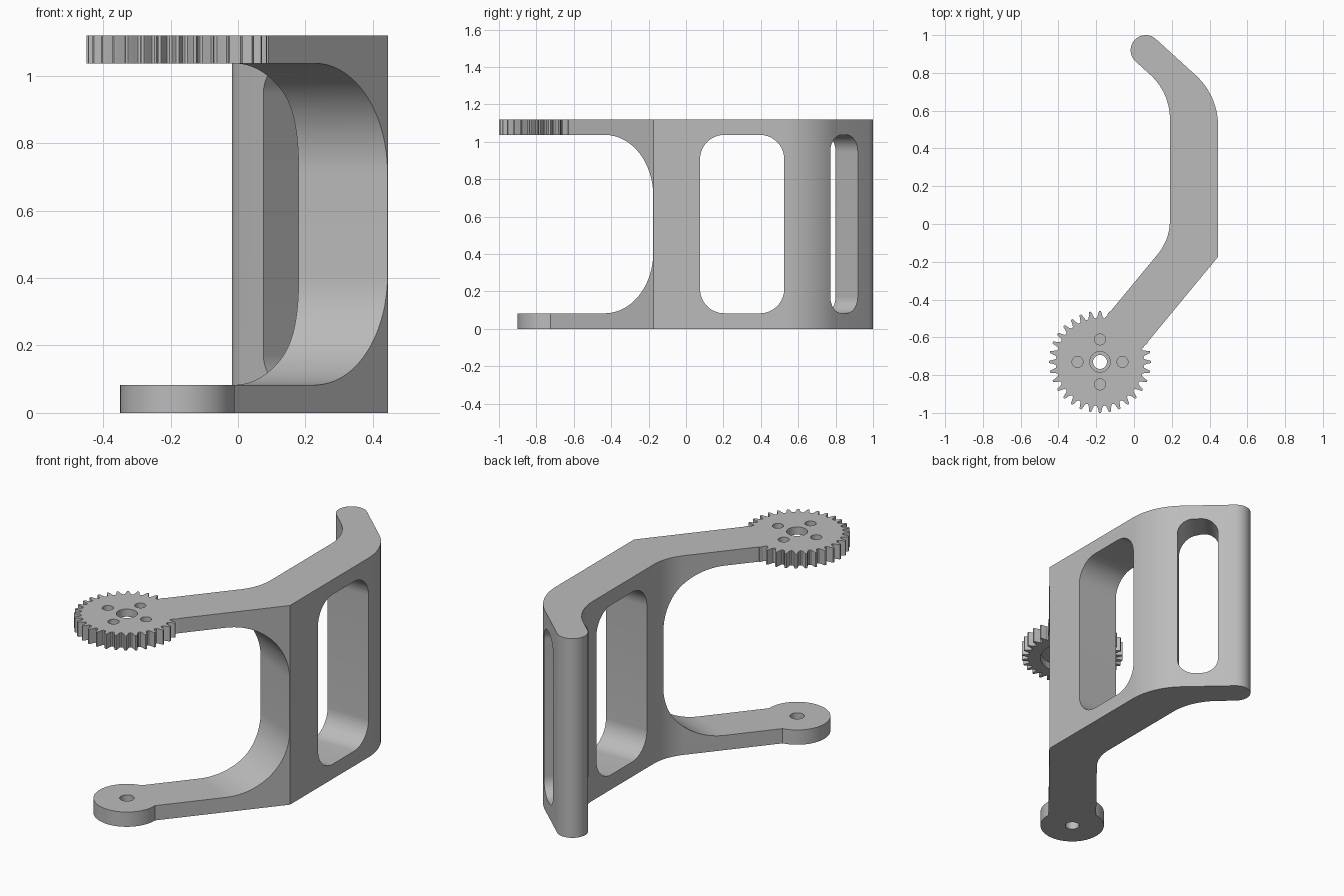
import bpy, bmesh, math
from mathutils import Vector

if "Cube" in bpy.data.objects:
    bpy.data.objects.remove(bpy.data.objects["Cube"], do_unlink=True)

HEIGHT, SLAB = 1.12, 0.083
TOP = HEIGHT - SLAB
HUB = Vector((-0.18, -0.73))          # gear and pivot axis
ARM = Vector((0.637, 0.771))          # direction of the slanted arm
SIDE = Vector((-0.771, 0.637))        # across the arm
HALF = 0.1275                         # half the arm width
TIP, TIP_R = Vector((0.062, 0.92)), 0.08
FLAP = Vector((0.74, -0.672))         # from the rounded tip to the main plate
FLAP_OUT = Vector((0.672, 0.74))
UP = Vector((0, 0, 1))

grey = bpy.data.materials.new("plain grey")
grey.use_nodes = True
grey.diffuse_color = (0.5, 0.5, 0.5, 1)
grey.node_tree.nodes["Principled BSDF"].inputs["Base Color"].default_value = (0.5, 0.5, 0.5, 1)


def prism(name, pts, u, v, w, lo, hi):
    """Extrude a flat outline in axes u, v along w from lo to hi."""
    u, v, w = (Vector(a).to_3d() for a in (u, v, w))
    bm = bmesh.new()
    rings = [[bm.verts.new(u * p[0] + v * p[1] + w * d) for p in pts] for d in (lo, hi)]
    bm.faces.new(rings[0])
    bm.faces.new(rings[1][::-1])
    n = len(pts)
    for i in range(n):
        j = (i + 1) % n
        bm.faces.new((rings[0][i], rings[1][i], rings[1][j], rings[0][j]))
    bmesh.ops.recalc_face_normals(bm, faces=bm.faces)
    mesh = bpy.data.meshes.new(name)
    bm.to_mesh(mesh)
    bm.free()
    mesh.materials.append(grey)
    obj = bpy.data.objects.new(name, mesh)
    bpy.context.collection.objects.link(obj)
    return obj


def flat(name, pts, lo, hi):
    return prism(name, pts, (1, 0, 0), (0, 1, 0), UP, lo, hi)


def arc(c, r, a, b, n):
    return [Vector((c[0] + r * math.cos(a + (b - a) * i / n),
                    c[1] + r * math.sin(a + (b - a) * i / n))) for i in range(n + 1)]


def circle(c, r, n=48):
    return arc(c, r, 0, math.tau, n)[:-1]


def rounded(corners, n=14):
    """Outline from (point, tangent length) corners with circular fillets."""
    out = []
    for i, (p, t) in enumerate(corners):
        p = Vector(p)
        if t == 0:
            out.append(p)
            continue
        a = (Vector(corners[i - 1][0]) - p).normalized()
        b = (Vector(corners[(i + 1) % len(corners)][0]) - p).normalized()
        half = a.angle(b) / 2
        r = t * math.tan(half)
        c = p + (a + b).normalized() * (t / math.cos(half))
        start, end = p + a * t - c, p + b * t - c
        a0 = math.atan2(start.y, start.x)
        turn = math.atan2(start.x * end.y - start.y * end.x, start.dot(end))
        out += arc(c, r, a0, a0 + turn, n)
    return out


def slot(lo, hi, r):
    return rounded([((lo, SLAB), r), ((hi, SLAB), r), ((hi, TOP), r), ((lo, TOP), r)])


def cut(obj, cutters):
    bpy.context.view_layer.objects.active = obj
    for c in cutters:
        c.hide_render = True
        m = obj.modifiers.new("cut", 'BOOLEAN')
        m.operation, m.solver, m.object = 'DIFFERENCE', 'EXACT', c
        bpy.ops.object.modifier_apply(modifier=m.name)
        bpy.data.objects.remove(c, do_unlink=True)


# Bent bracket: slanted arm, main plate and angled flap with a round tip
def on_x(p, d, x):
    return p + d * ((x - p.x) / d.x)


neck = HUB + ARM * 0.19
outer, inner = 0.445, 0.19
tip_angle = math.atan2(FLAP_OUT.y, FLAP_OUT.x)
outline = rounded([
    (neck - SIDE * HALF, 0),
    (on_x(neck - SIDE * HALF, ARM, outer), 0),
    (on_x(TIP + FLAP_OUT * TIP_R, FLAP, outer), 0.16)]
    + [(p, 0) for p in arc(TIP, TIP_R, tip_angle, tip_angle + math.pi, 20)] + [
    (on_x(TIP - FLAP_OUT * TIP_R, FLAP, inner), 0.14),
    (on_x(neck + SIDE * HALF, ARM, inner), 0.1),
    (neck + SIDE * HALF, 0)])
bracket = flat("bracket", outline, 0, HEIGHT)

# Openings: fork between the arms, main window, flap slot
across, along = Vector((-0.91, 0.414)), Vector((0.414, 0.91))
fork_end = along.dot(on_x(neck - SIDE * HALF, ARM, outer)) - 0.002
fork = prism("fork_cutter", rounded([((-1.5, SLAB), 0), ((fork_end, SLAB), 0.325),
             ((fork_end, TOP), 0.325), ((-1.5, TOP), 0)], 24), along, UP, across, -2, 2)
window = prism("window_cutter", slot(0.075, 0.525, 0.13), (0, 1, 0), UP, (1, 0, 0), 0, 1)
mid, base = TIP.dot(FLAP_OUT), TIP.dot(FLAP)
flap_slot = prism("slot_cutter", slot(base + 0.09, base + 0.308, 0.09),
                  FLAP, UP, FLAP_OUT, mid - 0.4, mid + 0.3)
cut(bracket, [fork, window, flap_slot])

# Gear on the upper arm
TEETH, ROOT, CREST = 32, 0.232, 0.27
profile = [(-0.5, ROOT), (-0.34, ROOT + 0.003), (-0.23, 0.247), (-0.14, 0.264), (-0.08, CREST),
           (0.08, CREST), (0.14, 0.264), (0.23, 0.247), (0.34, ROOT + 0.003)]
teeth = []
for i in range(TEETH):
    for f, r in profile:
        a = (i + f) * math.tau / TEETH
        teeth.append(HUB + Vector((math.cos(a), math.sin(a))) * r)
gear = flat("gear", teeth, TOP, HEIGHT)
bolts = [flat("bolt_cutter", circle(HUB + Vector(o) * 0.119, 0.029, 28), TOP - 0.1, HEIGHT + 0.1)
         for o in ((1, 0), (0, 1), (-1, 0), (0, -1))]
cut(gear, [flat("recess_cutter", circle(HUB, 0.17, 64), TOP - 0.1, TOP + 0.04),
           flat("bore_cutter", circle(HUB, 0.054), TOP - 0.1, HEIGHT + 0.1)] + bolts)

# Pivot disc on the lower arm, with its neck reaching the arm
R = 0.17
heading, spread = math.atan2(ARM.y, ARM.x), math.asin(HALF / R)
disc = flat("pivot_disc", [neck - SIDE * HALF, neck + SIDE * HALF]
            + arc(HUB, R, heading + spread, heading + math.tau - spread, 56), 0, SLAB)
cut(disc, [flat("pivot_cutter", circle(HUB, 0.037), -0.1, 0.3)])

# Smooth curved walls, keep edges sharp
bpy.ops.object.select_all(action='DESELECT')
for obj in (bracket, gear, disc):
    obj.select_set(True)
bpy.context.view_layer.objects.active = bracket
bpy.ops.object.shade_smooth_by_angle(angle=math.radians(25))
